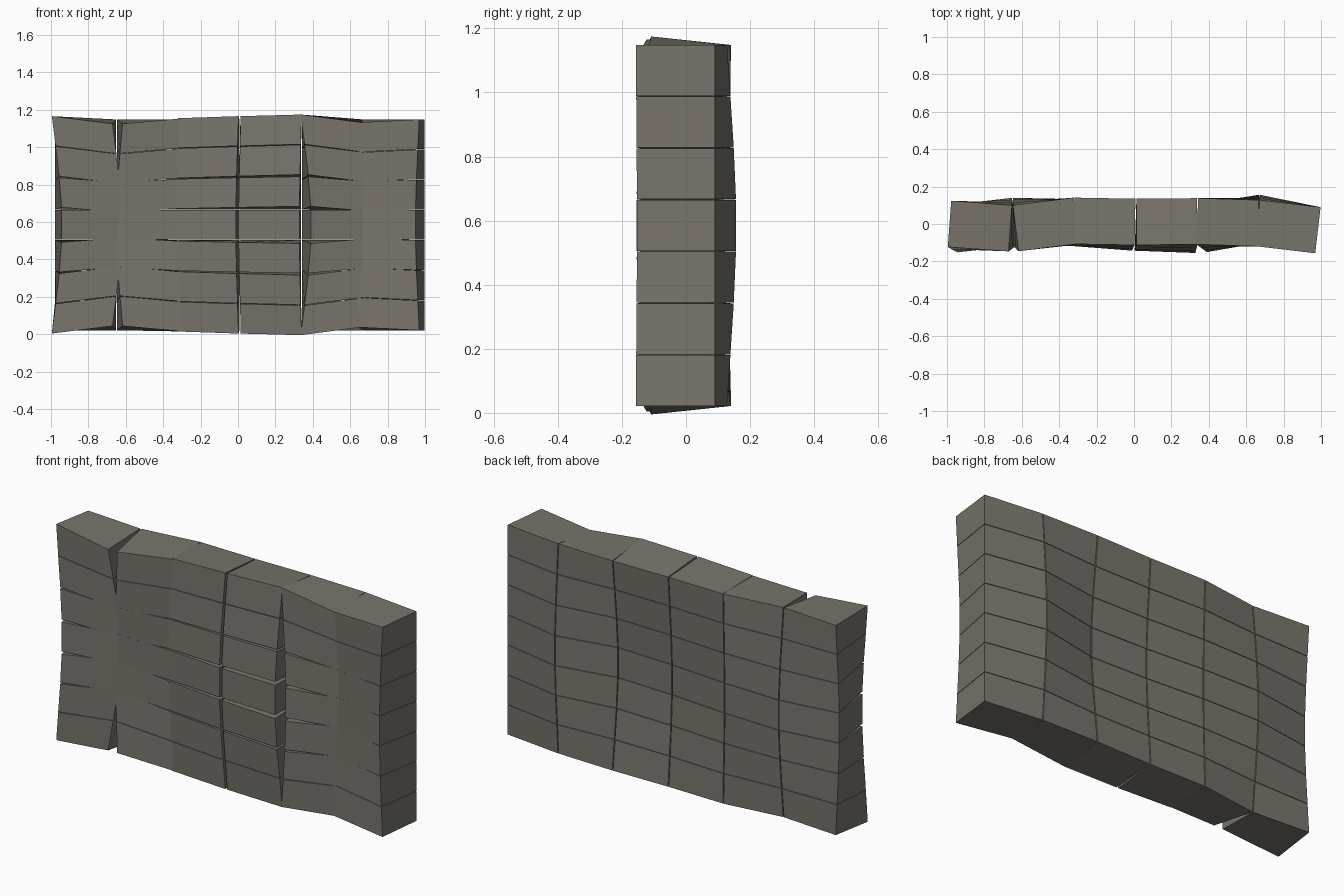
import bpy, bmesh
from mathutils import Vector

if "Cube" in bpy.data.objects:
    bpy.data.objects.remove(bpy.data.objects["Cube"])

COLS, ROWS = 6, 7
X0, Z0 = -0.98, 0.02
DX, DZ = 0.33, 0.1614
THICK, GAP = 0.248, 0.0025

# depth of the wavy back sheet per column line: at top/bottom edge, and at mid height
EDGE = [0.124, 0.100, 0.141, 0.135, 0.138, 0.128, 0.090]
MID = [0.094, 0.140, 0.130, 0.105, 0.093, 0.156, 0.090]
BLEND = [0, 0.38, 0.75, 1]

stone = bpy.data.materials.new("warm grey stone")
stone.diffuse_color = (0.19, 0.175, 0.15, 1)
stone.use_nodes = True
stone.node_tree.nodes["Principled BSDF"].inputs["Base Color"].default_value = stone.diffuse_color


def sheet(i, k):
    t = BLEND[min(k, ROWS - k)]
    return Vector((X0 + i * DX, EDGE[i] + (MID[i] - EDGE[i]) * t, Z0 + k * DZ))


def block(bm, i, k):
    """One stone: a cell of the sheet pushed forward along its corner normals."""
    c = [sheet(i, k), sheet(i + 1, k), sheet(i + 1, k + 1), sheet(i, k + 1)]
    mid = sum(c, Vector()) / 4
    front = []
    for n in range(4):
        normal = (c[(n + 1) % 4] - c[n]).cross(c[n - 1] - c[n]).normalized()
        front.append(c[n] + normal * THICK)
    for p in c + front:                      # leave a thin seam around each stone
        p.x += GAP if p.x < mid.x else -GAP
        p.z += GAP / 2 if p.z < mid.z else -GAP / 2
    b = [bm.verts.new(p) for p in c]
    f = [bm.verts.new(p) for p in front]
    bm.faces.new(f)
    bm.faces.new(b[::-1])
    for n in range(4):
        m = (n + 1) % 4
        bm.faces.new((b[n], b[m], f[m], f[n]))


# each course of stones is one object
for k in range(ROWS):
    bm = bmesh.new()
    for i in range(COLS):
        block(bm, i, k)
    bmesh.ops.recalc_face_normals(bm, faces=bm.faces)
    mesh = bpy.data.meshes.new(f"stone_course_{k + 1}")
    bm.to_mesh(mesh)
    bm.free()
    mesh.materials.append(stone)
    bpy.context.collection.objects.link(bpy.data.objects.new(mesh.name, mesh))
